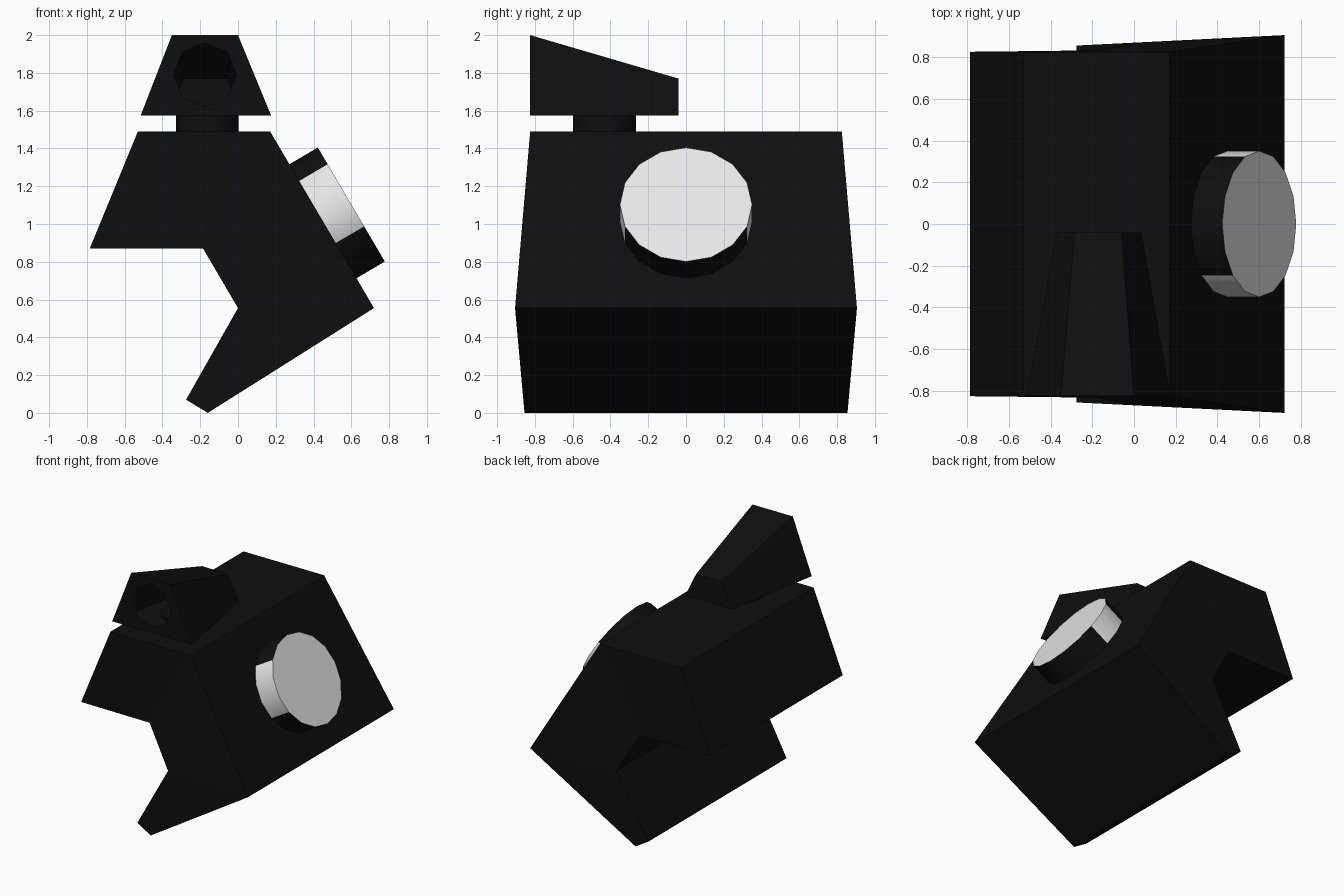
import bpy, bmesh, math
from mathutils import Vector

if "Cube" in bpy.data.objects:
    bpy.data.objects.remove(bpy.data.objects["Cube"])


def material(name, value):
    m = bpy.data.materials.new(name)
    m.diffuse_color = (value, value, value, 1)
    m.use_nodes = True
    m.node_tree.nodes["Principled BSDF"].inputs["Base Color"].default_value = m.diffuse_color
    return m


BLACK = material("matte black", 0.0045)
WHITE = material("white", 0.8)


def finish(name, bm, mats, recalc=True):
    if recalc:
        bmesh.ops.recalc_face_normals(bm, faces=bm.faces)
    me = bpy.data.meshes.new(name)
    bm.to_mesh(me)
    bm.free()
    ob = bpy.data.objects.new(name, me)
    bpy.context.collection.objects.link(ob)
    for m in mats:
        me.materials.append(m)
    return ob


def smooth(ob):
    bpy.ops.object.select_all(action='DESELECT')
    ob.select_set(True)
    bpy.context.view_layer.objects.active = ob
    bpy.ops.object.shade_smooth_by_angle(angle=math.radians(35))


# Body with open lower flap: side profile as (x, z, half width)
profile = [(-0.53, 1.49, 0.825), (0.17, 1.49, 0.825), (0.72, 0.555, 0.905),
           (-0.16, 0.0, 0.855), (-0.275, 0.07, 0.855), (0.0, 0.555, 0.868),
           (-0.185, 0.87, 0.832), (-0.785, 0.87, 0.825)]
bm = bmesh.new()
sides = [[bm.verts.new((x, s * w, z)) for x, z, w in profile] for s in (-1, 1)]
for vs in sides:
    for quad in ((0, 1, 6, 7), (1, 2, 5, 6), (2, 3, 4, 5)):
        bm.faces.new([vs[i] for i in quad])
for i in range(8):
    j = (i + 1) % 8
    bm.faces.new((sides[0][i], sides[0][j], sides[1][j], sides[1][i]))
finish("camera_body", bm, [BLACK])

# Lens barrel on the slanted face, white cap and white side patches
N, R, DEPTH = 16, 0.35, 0.19
out = Vector((0.862, 0, 0.507))
up = Vector((-0.507, 0, 0.862))
side = Vector((0, 1, 0))
centre = Vector((0.60, 0, 1.103))
bm = bmesh.new()
rings = []
for d in (0, DEPTH):
    rings.append([bm.verts.new(centre - out * d + R * (
        up * math.cos(2 * math.pi * i / N) + side * math.sin(2 * math.pi * i / N)))
        for i in range(N)])
bm.faces.new(rings[0]).material_index = 1
bm.faces.new(rings[1])
for i in range(N):
    j = (i + 1) % N
    f = bm.faces.new((rings[0][i], rings[0][j], rings[1][j], rings[1][i]))
    angle = (i + 0.5) * 360 / N
    if 67 < angle < 113 or 247 < angle < 316:
        f.material_index = 1
smooth(finish("lens", bm, [BLACK, WHITE]))

# Neck under the flash head
bm = bmesh.new()
bmesh.ops.create_cone(bm, cap_ends=True, segments=16, radius1=0.166, radius2=0.166, depth=0.11)
bmesh.ops.translate(bm, vec=(-0.163, -0.432, 1.535), verts=bm.verts)
smooth(finish("neck", bm, [BLACK]))

# Hollow flash head: tapered shell with an octagonal opening in the front
bm = bmesh.new()
front = [bm.verts.new((x, -0.825, z)) for x, z in
         ((-0.515, 1.575), (0.175, 1.575), (0.0, 2.0), (-0.35, 2.0))]
back = [bm.verts.new((x, -0.04, z)) for x, z in
        ((-0.37, 1.575), (0.035, 1.575), (-0.06, 1.77), (-0.285, 1.77))]
hole = [bm.verts.new((-0.175 + 0.167 * math.sin(i * math.pi / 4), -0.825,
                      1.79 + 0.17 * math.cos(i * math.pi / 4))) for i in range(8)]
edges = []
for loop in (front, hole):
    for i in range(len(loop)):
        edges.append(bm.edges.new((loop[i], loop[(i + 1) % len(loop)])))
bmesh.ops.triangle_fill(bm, use_beauty=True, edges=edges, normal=(0, -1, 0))
bm.faces.new(back)
for i in range(4):
    j = (i + 1) % 4
    bm.faces.new((front[i], front[j], back[j], back[i]))
finish("flash_head", bm, [BLACK])
